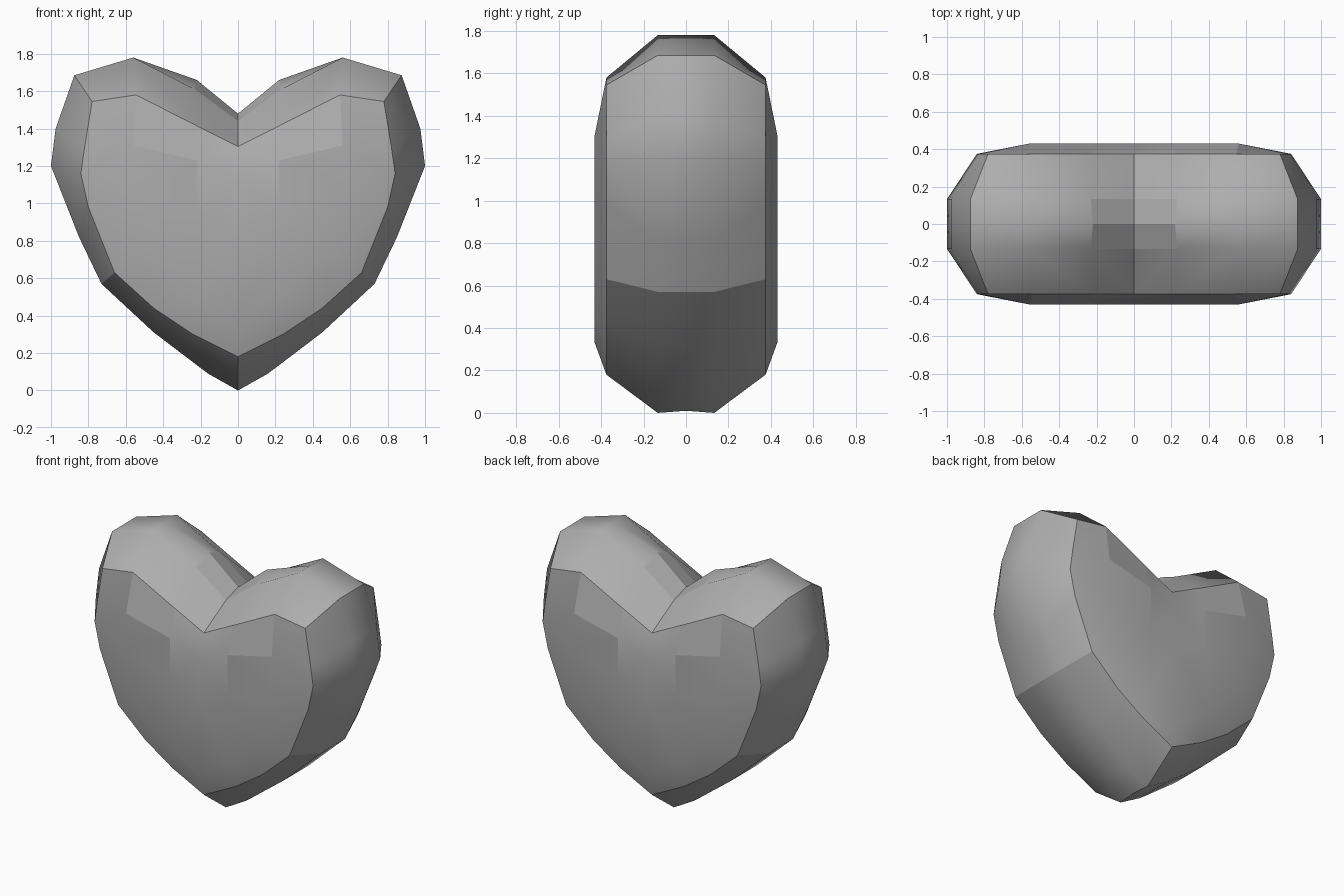
import bpy
import bmesh

cube = bpy.data.objects.get("Cube")
if cube:
    bpy.data.objects.remove(cube)

# Half outlines (x, z), from the top notch round the side to the bottom tip
SIDE = [(.56, 1.78), (.875, 1.685), (.975, 1.4), (1, 1.2), (.85, .82),
        (.73, .57), (.45, .31), (.16, .09)]
OUTER = [(0, 1.44), (.23, 1.61)] + SIDE + [(0, 0)]
MIDDLE = [(0, 1.48), (.22, 1.66)] + SIDE + [(0, .01)]
RIM = [(0, 1.305), (.22, 1.415), (.545, 1.58), (.78, 1.545), (.82, 1.3),
       (.84, 1.16), (.8, .98), (.66, .63), (.45, .44), (.24, .3), (0, .18)]
# Raised middle of the face: rows from top to bottom, centre to side
INNER = [[(0, 1.15), (.22, 1.23), (.56, 1.31)],
         [(0, .86), (.22, .95), (.56, 1.05)],
         [(0, .33), (.22, .48), (.5, .74)]]
CORNERS = (0, 3, 7, 10)      # where the crease runs across the thickness
TOP_COLS, ROWS = 3, 4

bm = bmesh.new()


def ring(outline, y):
    return [bm.verts.new((x, y, z)) for x, z in outline]


def crease(a, b):
    bm.edges.get((a, b)).smooth = False


rim, outer, middle = ring(RIM, -.375), ring(OUTER, -.133), ring(MIDDLE, 0)

# Front face grid, bounded by the rim
grid = [rim[:TOP_COLS + 1]]
for r, row in enumerate(INNER):
    grid.append(ring(row, -.43) + [rim[TOP_COLS + 1 + r]])
grid.append(rim[:TOP_COLS + ROWS - 1:-1])
for r in range(ROWS):
    for c in range(TOP_COLS):
        f = bm.faces.new((grid[r][c], grid[r + 1][c],
                          grid[r + 1][c + 1], grid[r][c + 1]))
        f.smooth = (r, c) != (0, 1)

# Bevelled border and half of the thickness, with a flat facet in the notch
for a, b in ((rim, outer), (outer, middle)):
    for i in range(len(a) - 1):
        f = bm.faces.new((a[i], a[i + 1], b[i + 1], b[i]))
        f.smooth = not (b is middle and i == 0)

# Creases: around the rim, across the corners and below the flat facet
for i in range(len(rim) - 1):
    crease(rim[i], rim[i + 1])
for i in CORNERS:
    crease(rim[i], outer[i])
    crease(outer[i], middle[i])
crease(grid[1][1], grid[2][1])

mesh = bpy.data.meshes.new("heart")
bm.to_mesh(mesh)
bm.free()
heart = bpy.data.objects.new("heart", mesh)
bpy.context.collection.objects.link(heart)

# Mirror left to right and front to back
mirror = heart.modifiers.new("mirror", 'MIRROR')
mirror.use_axis = (True, True, False)
mirror.merge_threshold = 0.001

# Plain grey
grey = bpy.data.materials.new("mid grey")
grey.use_nodes = True
colour = (.42, .42, .42, 1)
grey.diffuse_color = colour
grey.node_tree.nodes["Principled BSDF"].inputs["Base Color"].default_value = colour
mesh.materials.append(grey)
